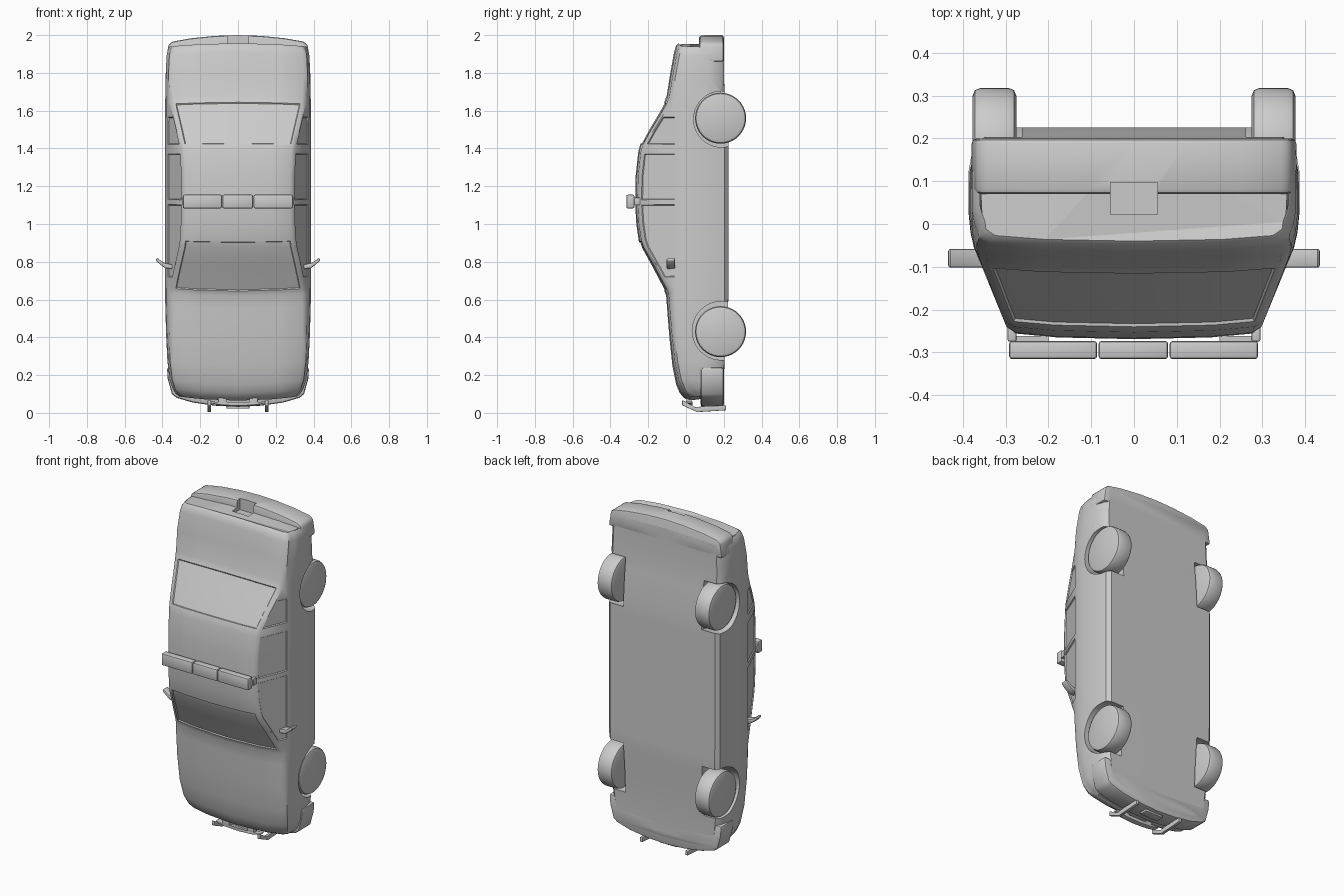
import bpy, bmesh, math
from mathutils import Vector

if "Cube" in bpy.data.objects:
    bpy.data.objects.remove(bpy.data.objects["Cube"])

grey = bpy.data.materials.new("plain_grey")
grey.diffuse_color = (0.6, 0.6, 0.6, 1)
grey.use_nodes = True
grey.node_tree.nodes["Principled BSDF"].inputs["Base Color"].default_value = grey.diffuse_color


def finish(name, bm, bevel=0, angle=35, segments=2):
    bmesh.ops.recalc_face_normals(bm, faces=bm.faces[:])
    me = bpy.data.meshes.new(name)
    bm.to_mesh(me)
    bm.free()
    ob = bpy.data.objects.new(name, me)
    bpy.context.collection.objects.link(ob)
    me.materials.append(grey)
    select(ob)
    if bevel:
        m = ob.modifiers.new("round", 'BEVEL')
        m.width, m.segments = bevel, segments
        m.limit_method, m.angle_limit = 'ANGLE', math.radians(40)
        bpy.ops.object.modifier_apply(modifier=m.name)
    bpy.ops.object.shade_smooth_by_angle(angle=math.radians(angle))
    return ob


def select(ob):
    bpy.ops.object.select_all(action='DESELECT')
    ob.select_set(True)
    bpy.context.view_layer.objects.active = ob


def prism(name, pts, axis, a, b, bevel=0):
    """Extrude a 2D outline along x (outline y,z) or along y (outline x,z)."""
    bm = bmesh.new()
    put = (lambda p, t: (t, p[0], p[1])) if axis == 'x' else (lambda p, t: (p[0], t, p[1]))
    lo = [bm.verts.new(put(p, a)) for p in pts]
    hi = [bm.verts.new(put(p, b)) for p in pts]
    bm.faces.new(lo)
    bm.faces.new(hi[::-1])
    for i in range(len(pts)):
        j = (i + 1) % len(pts)
        bm.faces.new((lo[i], lo[j], hi[j], hi[i]))
    return finish(name, bm, bevel)


def box(name, x, y, z, bevel=0):
    return prism(name, [(y[0], z[0]), (y[1], z[0]), (y[1], z[1]), (y[0], z[1])], 'x', *x, bevel)


def disc(name, x0, x1, y, z, r, n=40, bevel=0):
    pts = [(y + r * math.cos(2 * math.pi * i / n), z + r * math.sin(2 * math.pi * i / n)) for i in range(n)]
    return prism(name, pts, 'x', x0, x1, bevel)


def cut(ob, cutter):
    select(ob)
    m = ob.modifiers.new("cut", 'BOOLEAN')
    m.operation, m.object, m.solver = 'DIFFERENCE', cutter, 'EXACT'
    bpy.ops.object.modifier_apply(modifier=m.name)


# Car body: cross sections lofted along z; (z, top height, half width, underside)
STATIONS = [
    (.065, .015, .315, .19), (.08, -.012, .33, .2), (.105, -.033, .347, .2), (.15, -.052, .362, .2),
    (.25, -.072, .374, .203), (.4, -.088, .381, .21), (.55, -.1, .385, .222), (.62, -.105, .386, .225),
    (.64, -.113, .386, .225), (.70, -.145, .387, .225), (.78, -.187, .387, .225), (.87, -.237, .387, .225),
    (.91, -.25, .387, .225), (1.0, -.263, .387, .225), (1.105, -.269, .387, .225), (1.12, -.269, .387, .225),
    (1.25, -.267, .387, .225), (1.38, -.253, .387, .225), (1.42, -.243, .387, .225), (1.5, -.2, .387, .22),
    (1.58, -.152, .386, .215), (1.65, -.113, .386, .208), (1.68, -.102, .385, .205), (1.8, -.083, .383, .2),
    (1.91, -.063, .378, .2), (1.945, -.053, .37, .2), (1.957, -.04, .36, .19)]


def section(z, top, w, bot):
    s = w / .387
    edge = top + .028
    ex = (.372 - max(0, -.055 - edge) * .4) * s
    half = [(0, bot), (.2 * s, bot), (.35 * s, bot), (.372 * s, bot - .02), (w, .12),
            (w, max(.03, top + .085)), (.382 * s, max(-.02, top + .065)),
            (.374 * s, max(-.055, top + .045)), (ex, edge), (ex - .022, top + .013),
            (ex * .6, top + .004), (0, top)]
    ring = half + [(-x, y) for x, y in half[-2:0:-1]]
    bow = .035 - .028 * z
    return [Vector((x, y, z + bow * (x / .387) ** 2)) for x, y in ring]


bm = bmesh.new()
rings = [[bm.verts.new(p) for p in section(*st)] for st in STATIONS]
N = len(rings[0])
quads = {}
for k in range(len(rings) - 1):
    for i in range(N):
        j = (i + 1) % N
        quads[k, i] = bm.faces.new((rings[k][i], rings[k][j], rings[k + 1][j], rings[k + 1][i]))
bm.faces.new(rings[0])
bm.faces.new(rings[-1][::-1])
bmesh.ops.recalc_face_normals(bm, faces=bm.faces[:])
# Recessed glass: windscreen, rear window, then three side windows each side
glass = [(.64, .91, (9, 10, 11, 12)), (1.42, 1.65, (9, 10, 11, 12))]
for strip in (7, 14):
    glass += [(.70, 1.105, (strip,)), (1.12, 1.38, (strip,)), (1.42, 1.58, (strip,))]
for z0, z1, strips in glass:
    faces = [f for (k, i), f in quads.items()
             if i in strips and STATIONS[k][0] >= z0 - .001 and STATIONS[k + 1][0] <= z1 + .001]
    bmesh.ops.inset_region(bm, faces=faces, thickness=.006, depth=0, use_even_offset=True)
    bmesh.ops.inset_region(bm, faces=faces, thickness=.004, depth=-.006, use_even_offset=True)
body = finish("car_body", bm)

# Bumpers wrap round the nose and tail
def bumper(name, half, y0, y1):
    return prism(name, half + [(-x, z) for x, z in half[::-1] if x > 0], 'y', y0, y1, .012)


front_bumper = bumper("front_bumper", [(0, .032), (.12, .038), (.24, .055), (.325, .08), (.35, .1),
                                       (.372, .18), (.376, .24), (.3, .24)], .078, .2)
rear_bumper = bumper("rear_bumper", [(0, 2.0), (.12, 1.996), (.25, 1.983), (.345, 1.966), (.368, 1.95),
                                     (.381, 1.86), (.3, 1.86)], .07, .2)

# Wheel arches and wheels
cutters = []
for side in (-1, 1):
    for end, zc, r in (("front", .435, .155), ("rear", 1.555, .148)):
        cutter = disc("arch_cutter", side * .262, side * .45, .188, zc, r)
        cut(body, cutter)
        cutters.append(cutter)
        wz = .43 if end == "front" else 1.56
        disc(end + "_wheel", side * .275, side * .377, .183, wz, .135, 40, .018)

# Plate recess in the tail
recess = box("recess_cutter", (-.055, .055), (.022, .097), (1.93, 2.05))
cut(body, recess)
cut(rear_bumper, recess)
cutters.append(recess)
for c in cutters:
    bpy.data.objects.remove(c)
for ob in (body, rear_bumper):
    select(ob)
    bpy.ops.object.shade_smooth_by_angle(angle=math.radians(35))

# Roof light bar in three sections, with feet
for x0, x1 in ((-.292, -.086), (-.083, .08), (.083, .29)):
    box("light_bar_section", (x0, x1), (-.316, -.273), (1.083, 1.155), .008)
for side in (-1, 1):
    box("light_bar_foot", (side * .275, side * .295), (-.275, -.235), (1.1, 1.14), .004)
    box("light_bar_rail", (side * .2, side * .288), (-.278, -.262), (1.105, 1.135))

# Door mirrors
for side in (-1, 1):
    pts = [(.345, .762), (.385, .766), (.412, .785), (.436, .808), (.43, .822), (.395, .796), (.345, .785)]
    prism("door_mirror", [(side * x, z) for x, z in pts], 'y', -.102, -.058, .006)

# Push bar: two uprights, a bowed cross bar and mounts
upright = [(-.02, .068), (-.02, .04), (.06, .004), (.213, .014), (.213, .04), (.1, .036), (.05, .03)]
for side in (-1, 1):
    prism("push_bar_upright", upright, 'x', side * .143, side * .161, .003)
    box("push_bar_mount", (side * .06, side * .105), (.0, .03), (.05, .085), .004)
bumper("push_bar_cross", [(0, .036), (.09, .041), (.15, .052), (.15, .064), (.09, .053), (0, .048)], .0, .035)
box("nose_plate", (-.06, .06), (.125, .175), (.022, .036), .003)
